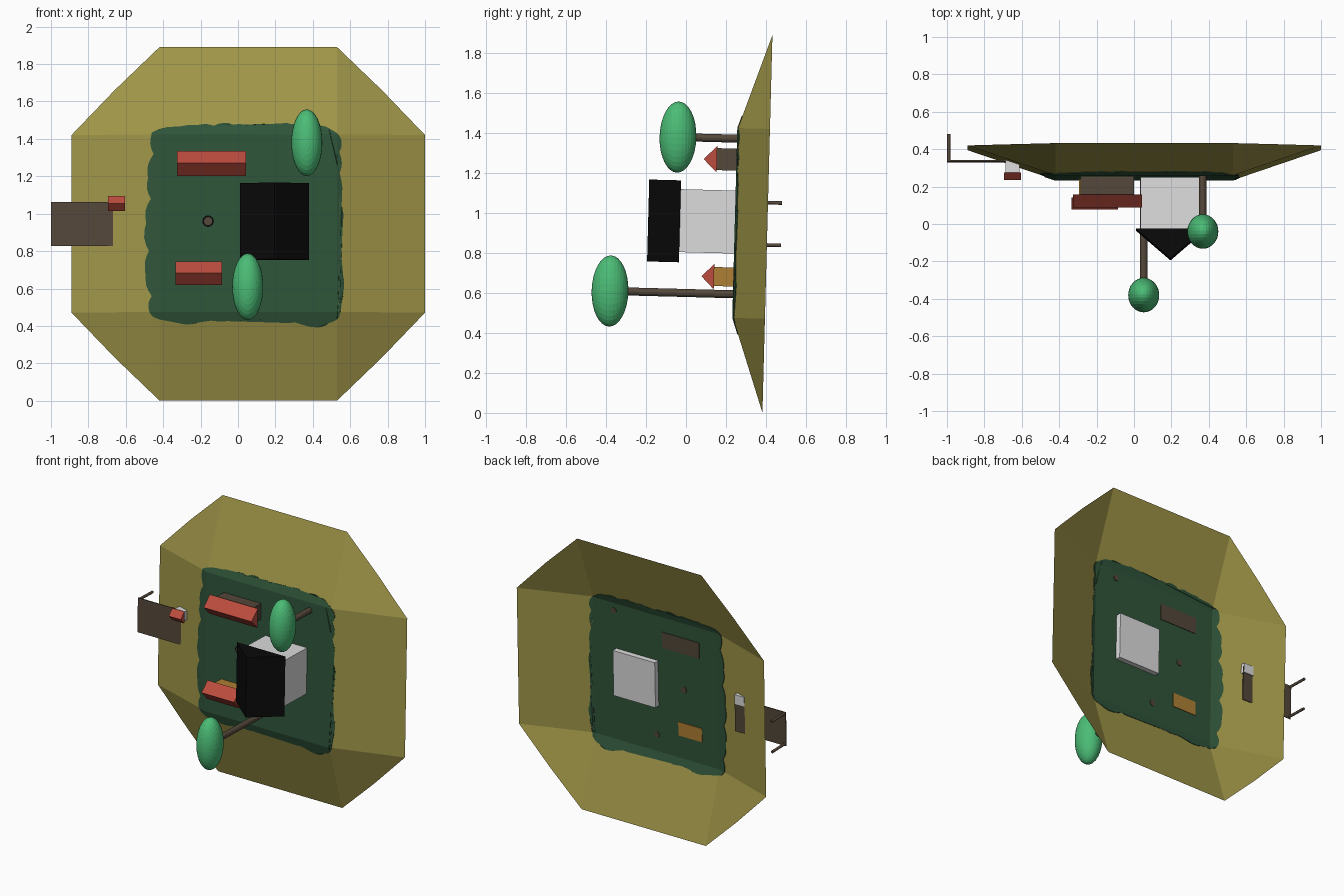
import bpy, bmesh, math
from mathutils import Matrix, Vector

if "Cube" in bpy.data.objects:
    bpy.data.objects.remove(bpy.data.objects["Cube"])

# The whole island leans slightly: parts are built around its centre, y pointing back
TILT = Matrix.Translation((0, 0.2475, 0.95)) @ Matrix.Rotation(-0.0265, 4, 'X')


def material(name, rgb):
    m = bpy.data.materials.new(name)
    m.diffuse_color = (*rgb, 1)
    m.use_nodes = True
    m.node_tree.nodes["Principled BSDF"].inputs["Base Color"].default_value = m.diffuse_color
    return m


SAND = material("sand", (0.352, 0.305, 0.065))
GRASS = material("grass_green", (0.029, 0.090, 0.042))
LEAF = material("leaf_green", (0.07, 0.50, 0.18))
RED = material("roof_red", (0.50, 0.072, 0.048))
BROWN = material("wood_brown", (0.089, 0.065, 0.043))
OCHRE = material("ochre", (0.43, 0.216, 0.034))
WHITE = material("wall_white", (0.72, 0.72, 0.72))
BLACK = material("black", (0.003, 0.003, 0.003))


def finish(name, bm, mat, recalc=True):
    if recalc:
        bmesh.ops.recalc_face_normals(bm, faces=bm.faces)
    bm.transform(TILT)
    me = bpy.data.meshes.new(name)
    bm.to_mesh(me)
    bm.free()
    me.materials.append(mat)
    ob = bpy.data.objects.new(name, me)
    bpy.context.collection.objects.link(ob)
    return ob


def box(name, xs, ys, zs, mat):
    bm = bmesh.new()
    bmesh.ops.create_cube(bm, size=1)
    for v in bm.verts:
        v.co = Vector([r[0] if c < 0 else r[1] for c, r in zip(v.co, (xs, ys, zs))])
    finish(name, bm, mat)


def gable(name, xs, ys, zs, mat, along='x'):
    """Triangular roof: base at ys[0], ridge at ys[1] running along x or z."""
    bm = bmesh.new()
    ends = []
    for i in (0, 1):
        if along == 'x':
            pts = [(xs[i], ys[0], zs[0]), (xs[i], ys[0], zs[1]), (xs[i], ys[1], sum(zs) / 2)]
        else:
            pts = [(xs[0], ys[0], zs[i]), (xs[1], ys[0], zs[i]), (sum(xs) / 2, ys[1], zs[i])]
        ends.append([bm.verts.new(p) for p in pts])
        bm.faces.new(ends[-1])
    for k in range(3):
        j = (k + 1) % 3
        bm.faces.new((ends[0][k], ends[0][j], ends[1][j], ends[1][k]))
    finish(name, bm, mat)


def rod(name, x, ys, z, r, mat, sides=12):
    bm = bmesh.new()
    m = Matrix.Translation((x, sum(ys) / 2, z)) @ Matrix.Rotation(math.pi / 2, 4, 'X')
    bmesh.ops.create_cone(bm, cap_ends=True, segments=sides, radius1=r, radius2=r,
                          depth=abs(ys[1] - ys[0]), matrix=m)
    finish(name, bm, mat)


# Sand: flat square with sloping sides and chamfered corners
X0, X1, H, SPREAD, DROP = -0.42, 0.53, 0.475, 0.47, 0.16
bm = bmesh.new()
inner = [bm.verts.new((x, 0, z)) for x, z in ((X0, -H), (X1, -H), (X1, H), (X0, H))]
bm.faces.new(inner)
outer = []
for v, (sx, sz) in zip(inner, ((-1, -1), (1, -1), (1, 1), (-1, 1))):
    steps = [(1, 0), (0.51, 0.51), (0, 1)]
    if sx * sz > 0:
        steps.reverse()
    outer.append([bm.verts.new((v.co.x + sx * a * SPREAD, DROP, v.co.z + sz * b * SPREAD))
                  for a, b in steps])
# order every corner the same way round
for i in range(4):
    nxt = inner[(i + 1) % 4].co - inner[i].co
    outer[i].sort(key=lambda v: (v.co - inner[i].co).dot(inner[i - 1].co - inner[i].co
                                                        - nxt), reverse=False)
    outer[i].sort(key=lambda v: abs((v.co - inner[i].co).dot(nxt)), reverse=True)
for i in range(4):
    j = (i + 1) % 4
    bm.faces.new([inner[i]] + outer[i])
    bm.faces.new((inner[i], outer[i][2], outer[j][0], inner[j]))
finish("sand_island", bm, SAND)

# Grass: scalloped patch that follows the sand's surface
EDGE = [(-.46, .48), (-.43, .495), (-.33, .505), (-.23, .515), (-.13, .52), (-.02, .525),
        (.08, .505), (.20, .525), (.32, .515), (.43, .52), (.50, .495), (.55, .45),
        (.54, .38), (.54, .26), (.54, .12), (.55, -.03), (.535, -.14), (.545, -.25),
        (.56, -.37), (.535, -.44), (.54, -.50), (.49, -.53), (.40, -.555), (.33, -.52),
        (.22, -.52), (.13, -.505), (.05, -.52), (-.02, -.505), (-.13, -.52), (-.18, -.505),
        (-.28, -.54), (-.35, -.51), (-.43, -.51), (-.475, -.47), (-.46, -.39),
        (-.49, -.27), (-.475, -.15), (-.49, 0), (-.465, .13), (-.48, .24), (-.45, .37)]
bm = bmesh.new()
loop = []
for i, p in enumerate(EDGE):
    a, b = Vector(p), Vector(EDGE[(i + 1) % len(EDGE)])
    d = b - a
    out = Vector((-d.y, d.x))
    for k in range(4):
        t = k / 4
        q = a + d * t + out * 0.12 * math.sin(math.pi * t)
        loop.append(bm.verts.new((q.x, 0, q.y)))
bm.faces.new(loop)
bmesh.ops.triangulate(bm, faces=bm.faces[:])
for co, no in (((X0, 0, 0), (1, 0, 0)), ((X1, 0, 0), (1, 0, 0)),
               ((0, 0, -H), (0, 0, 1)), ((0, 0, H), (0, 0, 1))):
    bmesh.ops.bisect_plane(bm, geom=bm.verts[:] + bm.edges[:] + bm.faces[:],
                           plane_co=co, plane_no=no)
for v in bm.verts:
    over = max(X0 - v.co.x, 0, v.co.x - X1) + max(abs(v.co.z) - H, 0)
    v.co.y = over * DROP / SPREAD
grass = finish("grass_patch", bm, GRASS)
solid = grass.modifiers.new("thickness", 'SOLIDIFY')
solid.thickness, solid.offset = 0.007, 0

# Large white house with black roof
box("white_house_walls", (0.035, 0.355), (-0.278, 0.04), (-0.153, 0.162), WHITE)
gable("white_house_roof", (0.01, 0.38), (-0.278, -0.437), (-0.204, 0.206), BLACK, 'z')

# Long brown house, short ochre house and small harbour hut
box("long_house_walls", (-0.285, 0.0), (-0.101, 0.008), (0.262, 0.372), BROWN)
gable("long_house_roof", (-0.325, 0.042), (-0.101, -0.168), (0.25, 0.382), RED)
box("short_house_walls", (-0.295, -0.115), (-0.1, 0.008), (-0.318, -0.223), OCHRE)
gable("short_house_roof", (-0.333, -0.085), (-0.1, -0.163), (-0.335, -0.207), RED)
box("hut_walls", (-0.687, -0.612), (0.025, 0.095), (0.073, 0.138), WHITE)
gable("hut_roof", (-0.695, -0.603), (0.025, -0.015), (0.065, 0.146), RED)

# Jetty with two posts
box("jetty_deck", (-1.0, -0.61), (0.0845, 0.0905), (-0.12, 0.115), BROWN)
for s, side in ((-1, "lower"), (1, "upper")):
    rod("jetty_post_" + side, -0.99, (0.085, 0.23), s * 0.106, 0.009, BROWN)

# Trees: trunk and stretched round crown
for n, (x, y, z) in enumerate(((0.368, -0.299, 0.422), (0.052, -0.6185, -0.3566))):
    rod(f"tree_trunk_{n + 1}", x, (y, 0.008), z, 0.02, BROWN)
    bm = bmesh.new()
    m = (Matrix.Translation((x, y, z)) @ Matrix.Diagonal((0.083, 0.092, 0.178, 1))
         @ Matrix.Rotation(math.pi / 2, 4, 'X'))
    bmesh.ops.create_uvsphere(bm, u_segments=32, v_segments=16, radius=1, matrix=m)
    finish(f"tree_crown_{n + 1}", bm, LEAF)

# Well: wooden core with a black rim
rod("well_core", -0.16, (-0.008, 0.008), 0.01, 0.022, BROWN)
rod("well_rim", -0.16, (-0.007, -0.002), 0.01, 0.031, BLACK, 16)
